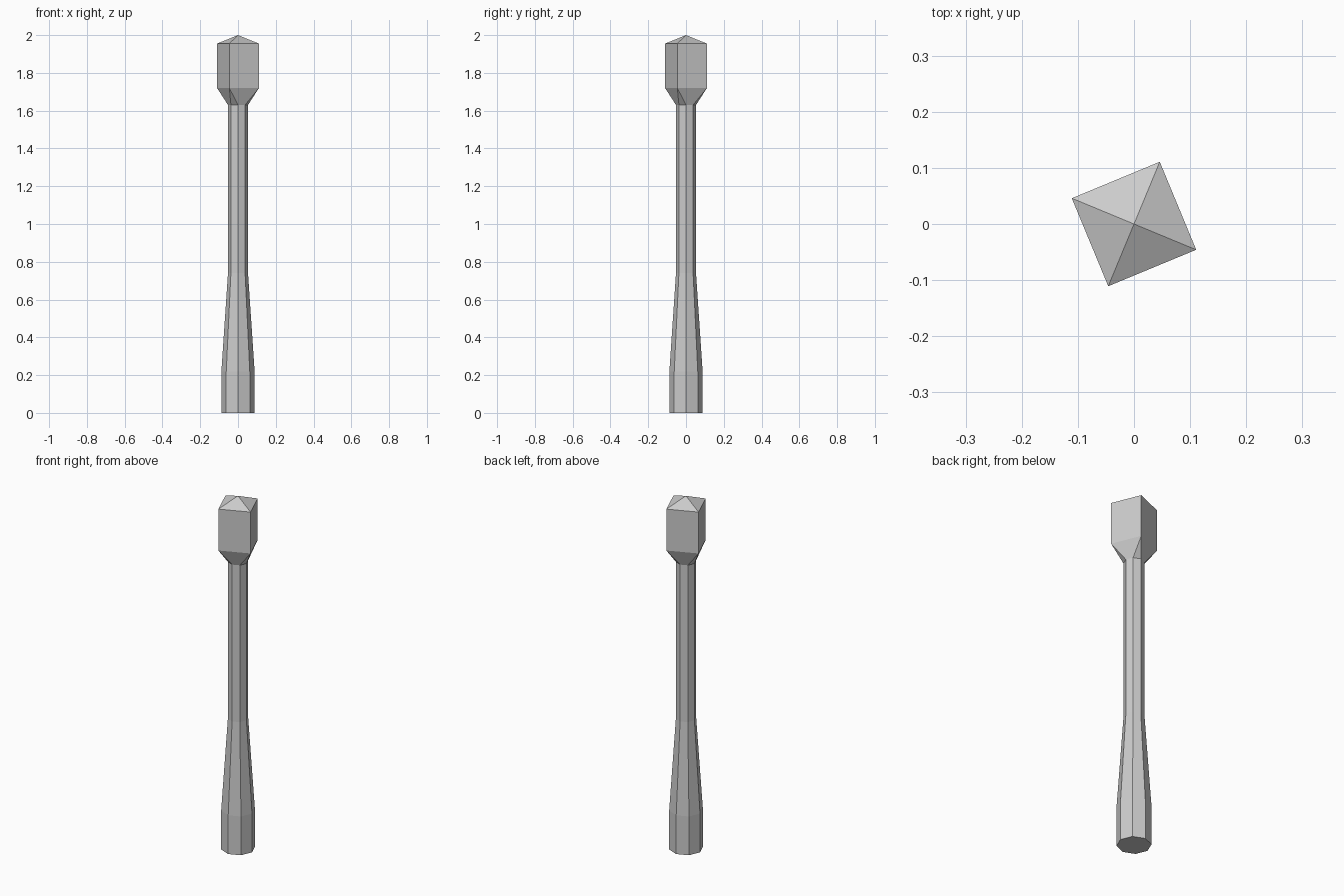
import bpy, bmesh
from math import cos, sin, radians

if "Cube" in bpy.data.objects:
    bpy.data.objects.remove(bpy.data.objects["Cube"])


def ring(bm, n, r, z, start=0.0):
    """Regular polygon of vertices at height z."""
    return [bm.verts.new((r * cos(radians(start + 360 * i / n)),
                          r * sin(radians(start + 360 * i / n)), z)) for i in range(n)]


def bridge(bm, low, high):
    n = len(low)
    for i in range(n):
        j = (i + 1) % n
        bm.faces.new((low[i], low[j], high[j], high[i]))


def finish(bm, name):
    bmesh.ops.recalc_face_normals(bm, faces=bm.faces)
    mesh = bpy.data.meshes.new(name)
    bm.to_mesh(mesh)
    bm.free()
    obj = bpy.data.objects.new(name, mesh)
    bpy.context.collection.objects.link(obj)
    return obj


SHAFT_R, NECK_Z = 0.053, 1.63

# Pole: octagonal foot, taper and straight shaft
bm = bmesh.new()
rings = [ring(bm, 8, r, z) for r, z in
         ((0.088, 0), (0.088, 0.22), (SHAFT_R, 0.74), (SHAFT_R, NECK_Z))]
bm.faces.new(rings[0][::-1])
for low, high in zip(rings, rings[1:]):
    bridge(bm, low, high)
finish(bm, "pole")

# Head: octagon flares into a twisted square box with a pyramid cap
bm = bmesh.new()
neck = ring(bm, 8, SHAFT_R, NECK_Z)
box_low = ring(bm, 4, 0.12, 1.72, -22.5)
box_high = ring(bm, 4, 0.12, 1.955, -22.5)
apex = bm.verts.new((0, 0, 2))
for i in range(4):
    j = (i + 1) % 4
    a, b, c = neck[2 * i - 1], neck[2 * i], neck[(2 * i + 1) % 8]
    bm.faces.new((a, b, box_low[i]))
    bm.faces.new((b, c, box_low[j], box_low[i]))
    bm.faces.new((box_high[i], box_high[j], apex))
bridge(bm, box_low, box_high)
finish(bm, "head")
